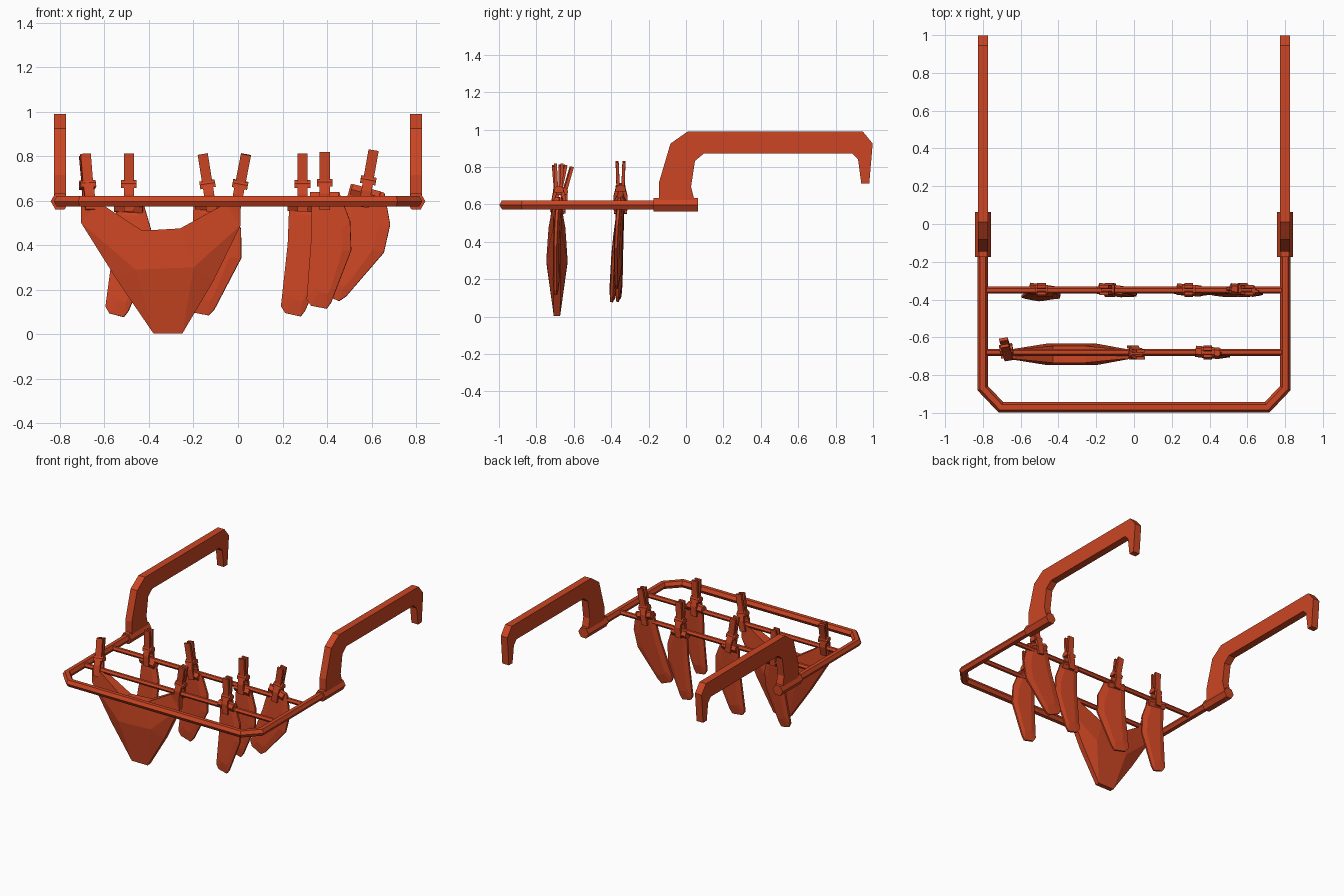
import bpy, bmesh, math
from mathutils import Vector, Matrix

cube = bpy.data.objects.get("Cube")
if cube:
    bpy.data.objects.remove(cube, do_unlink=True)

paint = bpy.data.materials.new("orange red")
paint.use_nodes = True
colour = (0.60, 0.06, 0.017, 1)
paint.diffuse_color = colour
paint.node_tree.nodes["Principled BSDF"].inputs["Base Color"].default_value = colour

RAIL_Z = 0.597
BACK_Y, FRONT_Y = -0.35, -0.68


def make(name, verts, faces, matrix=None):
    bm = bmesh.new()
    vs = [bm.verts.new(v) for v in verts]
    for f in faces:
        bm.faces.new([vs[i] for i in f])
    bmesh.ops.recalc_face_normals(bm, faces=bm.faces)
    mesh = bpy.data.meshes.new(name)
    bm.to_mesh(mesh)
    bm.free()
    mesh.materials.append(paint)
    obj = bpy.data.objects.new(name, mesh)
    if matrix:
        obj.matrix_world = matrix
    bpy.context.collection.objects.link(obj)
    return obj


def tube(name, path, radius, z=RAIL_Z, matrix=None):
    """Six-sided bar along a flat path, mitred at the corners."""
    pts = [Vector((x, y, z)) for x, y in path]
    verts = []
    for i, p in enumerate(pts):
        a = (p - pts[i - 1]).normalized() if i else None
        b = (pts[i + 1] - p).normalized() if i + 1 < len(pts) else None
        a, b = a or b, b or a
        t = (a + b).normalized()
        side = Vector((-t.y, t.x, 0)) / t.dot(a)
        for k in range(6):
            ang = k * math.pi / 3
            verts.append(p + side * radius * math.cos(ang)
                         + Vector((0, 0, radius * math.sin(ang))))
    n = len(pts)
    faces = [(6 * i + k, 6 * i + (k + 1) % 6, 6 * i + 6 + (k + 1) % 6, 6 * i + 6 + k)
             for i in range(n - 1) for k in range(6)]
    faces += [tuple(range(6)), tuple(range(6 * n - 6, 6 * n))]
    return make(name, verts, faces, matrix)


def slab(name, profile, x0, x1, matrix=None):
    """Side profile of (y, z) points extruded along x."""
    n = len(profile)
    verts = [(x, y, z) for x in (x0, x1) for y, z in profile]
    faces = [tuple(range(n)), tuple(range(n, 2 * n))]
    faces += [(i, (i + 1) % n, n + (i + 1) % n, n + i) for i in range(n)]
    return make(name, verts, faces, matrix)


def pillow(name, points, faces, rim, matrix=None):
    """Padded cloth: (x, depth, z) points mirrored front to back, joined round the rim."""
    n = len(points)
    verts = [(x, s * d, z) for s in (-1, 1) for x, d, z in points]
    all_faces = list(faces) + [tuple(i + n for i in f) for f in faces]
    all_faces += [(i, (i + 1) % rim, n + (i + 1) % rim, n + i) for i in range(rim)]
    return make(name, verts, all_faces, matrix)


# Frame, cross rods, and the hooked arms in their sleeves
half = [(0.80, 0.05), (0.80, -0.87), (0.705, -0.97)]
tube("frame", half + [(-x, y) for x, y in reversed(half)], 0.028)
for label, y in (("back", BACK_Y), ("front", FRONT_Y)):
    tube(label + "_rod", [(-0.785, y), (0.785, y)], 0.018)

arm = [(-0.145, 0.60), (-0.145, 0.715), (-0.083, 0.925), (0.01, 0.99), (0.945, 0.99),
       (0.998, 0.925), (0.98, 0.712), (0.937, 0.712), (0.92, 0.84), (0.888, 0.872),
       (0.096, 0.872), (0.048, 0.832), (0.027, 0.695), (0.05, 0.60)]
for label, s in (("left", 1), ("right", -1)):
    slab(label + "_arm", arm, s * 0.773, s * 0.827)
    tube(label + "_sleeve", [(s * 0.80, -0.175), (s * 0.80, 0.064)], 0.042)


# Clothes pegs: two bent legs and a spring
def peg(name, x, y, tilt, yaw=0, lean=0, lift=0):
    m = (Matrix.Translation((x, y, RAIL_Z + lift))
         @ Matrix.Rotation(math.radians(tilt), 4, 'Y')
         @ Matrix.Rotation(math.radians(lean), 4, 'X')
         @ Matrix.Rotation(math.radians(yaw), 4, 'Z'))
    leg = [(0.010, 0.215), (0.026, 0.215), (0.022, 0.09), (0.037, 0.03), (0.034, -0.045),
           (0.020, -0.045), (0.022, 0.02), (0.004, 0.08)]
    for label, s in (("front", -1), ("back", 1)):
        slab(f"{name}_{label}_leg", [(s * a, b) for a, b in leg], -0.023, 0.023, m)
    spring = [(-0.026, 0.06), (0.026, 0.06), (0.026, 0.08), (0.012, 0.095),
              (-0.012, 0.095), (-0.026, 0.08)]
    slab(name + "_spring", spring, -0.035, 0.035, m)


# Socks, each with a folded cuff over its rod
def sock(name, x, y, tilt, width, yaw, lean, lift=0):
    outline = [(-0.06, 0.03), (-0.06, -0.17), (-0.08, -0.45), (-0.06, -0.48), (0.01, -0.493),
               (0.03, -0.465), (0.12, -0.23), (0.115, -0.10), (0.065, 0.03)]
    n = len(outline)
    points = [(a * width, 0.007, b) for a, b in outline]
    points += [(a * width * 0.6 + 0.01, 0.016, (b + 0.23) * 0.75 - 0.23) for a, b in outline]
    faces = [(i, (i + 1) % n, n + (i + 1) % n, n + i) for i in range(n)]
    faces.append(tuple(range(n, 2 * n)))
    m = (Matrix.Translation((x, y, RAIL_Z + lift))
         @ Matrix.Rotation(math.radians(yaw), 4, 'Z')
         @ Matrix.Rotation(math.radians(tilt), 4, 'Y')
         @ Matrix.Rotation(math.radians(lean), 4, 'X'))
    pillow(name, points, faces, n, m)
    tube(name + "_cuff", [(-0.065, 0), (0.065, 0)], 0.03, 0.005, m)


hung = [  # x, rod, peg tilt, sock tilt, width, yaw, lean, lift
    (-0.49, BACK_Y, 0, 3, 0.95, -8, -6, -0.03),
    (-0.125, BACK_Y, -9, 2, 1.25, -8, -2, -0.02),
    (0.29, BACK_Y, 0, 2, 1.0, -5, -2, -0.025),
    (0.39, FRONT_Y, 0, 0, 1.0, -5, -2, 0.01),
    (0.572, BACK_Y, 10, 15, 1.25, -6, -4, 0.03),
]
for i, (x, y, peg_tilt, tilt, width, yaw, lean, lift) in enumerate(hung, 1):
    peg(f"sock_peg_{i}", x, y, peg_tilt, lift=max(lift, 0) * 0.6)
    sock(f"sock_{i}", x, y, tilt, width, yaw, lean, lift)

# Underpants: twelve rim points, then two on the padded middle
pants = [(-0.705, 0.022, 0.60), (-0.63, 0.025, 0.595), (-0.43, 0.045, 0.465),
         (-0.26, 0.045, 0.475), (-0.06, 0.025, 0.585), (0.012, 0.022, 0.60),
         (0.012, 0.018, 0.49), (-0.11, 0.02, 0.24), (-0.25, 0.017, 0.003),
         (-0.38, 0.017, 0.003), (-0.545, 0.02, 0.245), (-0.705, 0.018, 0.50),
         (-0.46, 0.057, 0.29), (-0.20, 0.057, 0.30)]
panels = [(11, 0, 1), (11, 1, 2, 12), (2, 3, 13, 12), (3, 4, 6, 13), (4, 5, 6),
          (11, 12, 10), (12, 9, 10), (12, 13, 8, 9), (13, 7, 8), (13, 6, 7)]
pillow("underpants", pants, panels, 12, Matrix.Translation((0, -0.69, 0)))
peg("underpants_right_peg", -0.67, FRONT_Y, -5, yaw=10, lean=-14)
peg("underpants_left_peg", -0.005, FRONT_Y, 11, lean=3)
